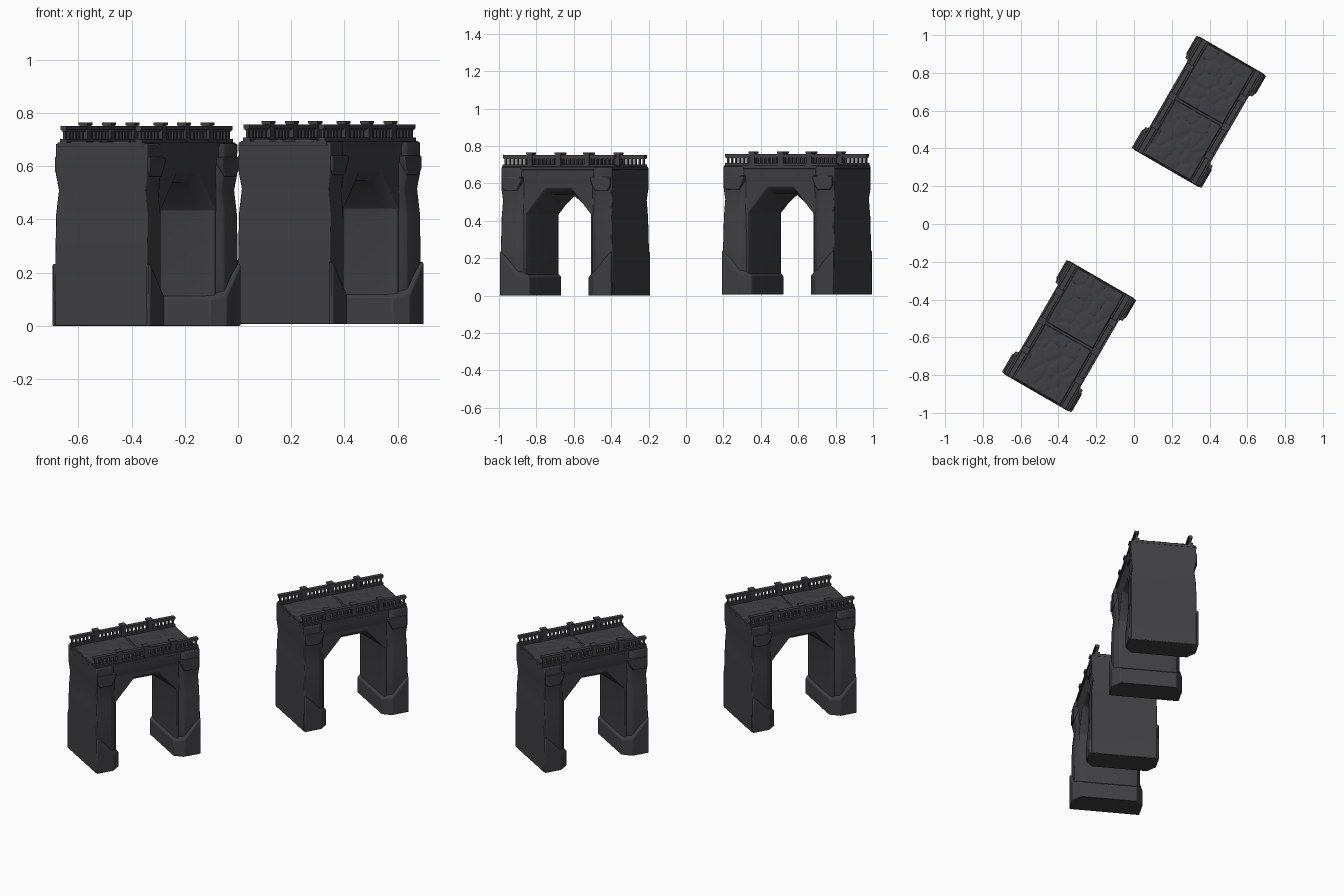
import bpy, bmesh, math
from mathutils import Vector, Matrix, noise

old = bpy.data.objects.get("Cube")
if old:
    bpy.data.objects.remove(old, do_unlink=True)

stone = bpy.data.materials.new("dark_stone")
stone.use_nodes = True
colour = (0.052, 0.051, 0.056, 1)
stone.diffuse_color = colour
stone.node_tree.nodes["Principled BSDF"].inputs["Base Color"].default_value = colour

# Both spans share meshes; local x runs along the deck, local y across it
SPANS = {"near": (-0.344, -0.594, 0), "far": (0.344, 0.594, 0.006)}


def place(name, bm, bevel=0.0, angle=35):
    """Turn a bmesh into one object per span."""
    bmesh.ops.recalc_face_normals(bm, faces=bm.faces)
    mesh = bpy.data.meshes.new(name)
    bm.to_mesh(mesh)
    bm.free()
    mesh.materials.append(stone)
    for span, spot in SPANS.items():
        ob = bpy.data.objects.new(f"{span}_{name}", mesh)
        bpy.context.collection.objects.link(ob)
        ob.location = spot
        ob.rotation_euler.z = math.radians(60)
        if bevel:
            mod = ob.modifiers.new("soft_edges", "BEVEL")
            mod.width, mod.segments = bevel, 2
    bpy.ops.object.select_all(action="DESELECT")
    ob.select_set(True)
    bpy.context.view_layer.objects.active = ob
    bpy.ops.object.shade_smooth_by_angle(angle=math.radians(angle))


def box(bm, centre, size):
    m = Matrix.Translation(centre) @ Matrix.Diagonal((*size, 1))
    bmesh.ops.create_cube(bm, size=1, matrix=m)


def hull(bm, points):
    verts = [bm.verts.new(p) for p in points]
    res = bmesh.ops.convex_hull(bm, input=verts)
    spare = [g for g in res["geom_interior"] + res["geom_unused"]
             if isinstance(g, bmesh.types.BMVert)]
    bmesh.ops.delete(bm, geom=spare, context="VERTS")


def loft(bm, rings):
    """Skin between closed rings of points and cap both ends."""
    rings = [[bm.verts.new(p) for p in ring] for ring in rings]
    n = len(rings[0])
    for a, b in zip(rings, rings[1:]):
        for i in range(n):
            j = (i + 1) % n
            bm.faces.new((a[i], a[j], b[j], b[i]))
    bm.faces.new(rings[0])
    bm.faces.new(rings[-1])


# Arch core: shouldered opening, its rim splayed towards both sides
bm = bmesh.new()
rings = []
for y, head, top, jamb in ((-0.178, 0.08, 0.575, 0.201), (-0.13, 0.065, 0.54, 0.196),
                           (0.13, 0.065, 0.54, 0.196), (0.178, 0.08, 0.575, 0.201)):
    half = [(head, top), (jamb, 0.435), (jamb, 0), (0.335, 0), (0.335, 0.685)]
    outline = half + [(-x, z) for x, z in reversed(half)]
    rings.append([(x, y, z) for x, z in outline])
loft(bm, rings)
place("arch_core", bm, 0.004, 50)

# Leg facings: stacked rings that swell at the foot and head
bm = bmesh.new()
LEVELS = [(0, 0.2, 0.346), (0.24, 0.2, 0.344), (0.42, 0.199, 0.339),
          (0.51, 0.188, 0.337), (0.57, 0.199, 0.341), (0.685, 0.199, 0.342)]
for s in (-1, 1):
    rings = []
    for z, w, end in LEVELS:
        side = [(end, w), (0.24, w), (0.203, 0.172)]
        plan = side + [(x, -y) for x, y in reversed(side)]
        rings.append([(s * x, y, z) for x, y in plan])
    loft(bm, rings)
place("leg_facings", bm, 0.005, 60)

# Plinths: sloping shoulders, inner corners cut back
bm = bmesh.new()
for s in (-1, 1):
    pts = []
    for t in (-1, 1):
        for x, y, top in ((0.343, 0.213, 0.235), (0.235, 0.213, 0.11), (0.182, 0.17, 0.1)):
            pts += [(s * x, t * y, 0), (s * x, t * y, top)]
    hull(bm, pts)
place("plinths", bm, 0.005, 30)

# Haunch blocks: tapered stones beside the arch head
bm = bmesh.new()
for s in (-1, 1):
    for t in (-1, 1):
        pts = []
        for y, inset in ((0.16, 0), (0.206, 0.004)):
            for x, z in ((0.21, 0.638), (0.335, 0.638), (0.215, 0.61), (0.335, 0.585),
                         (0.24, 0.565), (0.32, 0.565)):
                pts.append((s * x, t * y, z - inset))
        hull(bm, pts)
place("haunch_blocks", bm, 0.004, 30)

# Spandrel band: gentle swelling under the deck edge
bm = bmesh.new()
for t in (-1, 1):
    hull(bm, [(x, t * y, z) for x in (-0.3, 0.3)
              for y, z in ((0.15, 0.59), (0.176, 0.59), (0.186, 0.645), (0.184, 0.685), (0.15, 0.685))])
place("spandrel_bands", bm, 0.004, 60)

# Deck slab
bm = bmesh.new()
box(bm, (0, 0, 0.681), (0.686, 0.374, 0.018))
place("deck_slab", bm, 0.002)

# Paving: two panels of shallow uneven stones with turned-down edges
bm = bmesh.new()
for s in (-1, 1):
    before = set(bm.verts)
    m = Matrix.Translation((s * 0.1715, 0, 0.692)) @ Matrix.Diagonal((0.339, 0.29, 1, 1))
    bmesh.ops.create_grid(bm, x_segments=48, y_segments=40, size=0.5, matrix=m)
    for v in set(bm.verts) - before:
        dist = noise.voronoi(Vector((v.co.x * 11, v.co.y * 14, 0)))[0]
        v.co.z += 0.004 * min(1, (dist[1] - dist[0]) * 6)
        if v.is_boundary:
            v.co.z = 0.685
place("paving", bm)

# Railings: kerb, handrail, posts and balusters on each side
bm = bmesh.new()
for t in (-1, 1):
    y = t * 0.163
    box(bm, (0, y, 0.695), (0.686, 0.03, 0.014))
    box(bm, (0, y, 0.744), (0.686, 0.026, 0.014))
    box(bm, (0, y, 0.735), (0.686, 0.016, 0.008))
    for x in (-0.176, 0, 0.176):
        box(bm, (x, y, 0.724), (0.032, 0.034, 0.066))
        box(bm, (x, y, 0.76), (0.038, 0.04, 0.01))
    for bay in range(4):
        for k in range(7):
            x = -0.343 + 0.1715 * bay + 0.0245 * (k + 0.5)
            box(bm, (x, y, 0.718), (0.011, 0.012, 0.04))
place("railings", bm)
